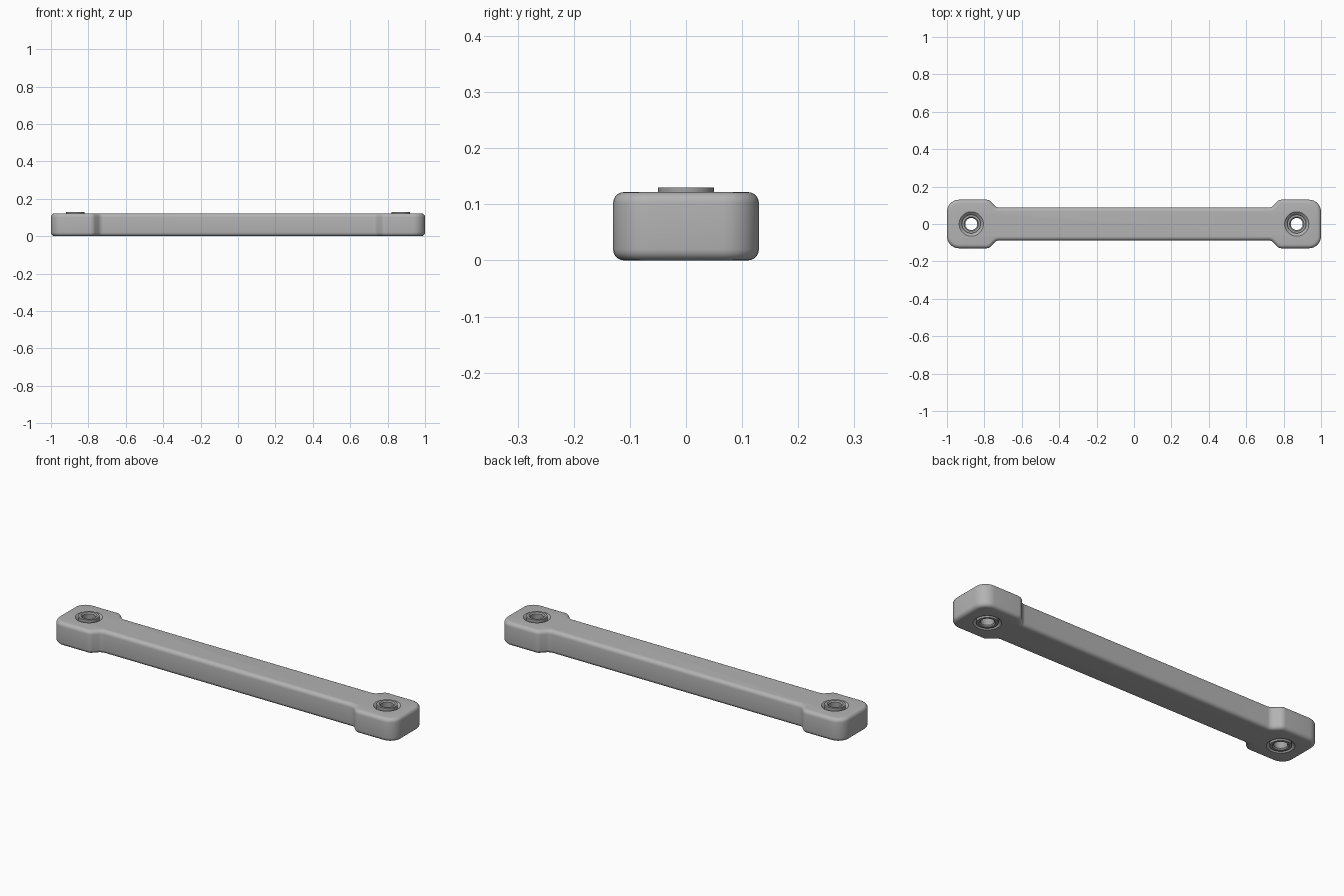
import bpy, bmesh, math
from mathutils import Vector

cube = bpy.data.objects.get("Cube")
if cube:
    bpy.data.objects.remove(cube)

HEIGHT = 0.122
EDGE = 0.02
HOLE_X = 0.87
SEGMENTS = 48


def material(name, value):
    mat = bpy.data.materials.new(name)
    mat.use_nodes = True
    colour = (value, value, value, 1)
    mat.diffuse_color = colour
    mat.node_tree.nodes["Principled BSDF"].inputs["Base Color"].default_value = colour
    return mat


def finish(name, bm, mat):
    bmesh.ops.recalc_face_normals(bm, faces=bm.faces)
    mesh = bpy.data.meshes.new(name)
    bm.to_mesh(mesh)
    bm.free()
    obj = bpy.data.objects.new(name, mesh)
    bpy.context.collection.objects.link(obj)
    mesh.materials.append(mat)
    return obj


def smooth(obj):
    bpy.ops.object.select_all(action='DESELECT')
    obj.select_set(True)
    bpy.context.view_layer.objects.active = obj
    bpy.ops.object.shade_smooth_by_angle(angle=math.radians(35))


def fillet(corners, steps=8):
    """Round each (x, y, radius) corner of a closed outline with an arc."""
    out = []
    for i, (x, y, r) in enumerate(corners):
        p = Vector((x, y))
        a = (Vector(corners[i - 1][:2]) - p).normalized()
        b = (Vector(corners[(i + 1) % len(corners)][:2]) - p).normalized()
        half = a.angle(b) / 2
        centre = p + (a + b).normalized() * (r / math.sin(half))
        start = p + a * (r / math.tan(half)) - centre
        end = p + b * (r / math.tan(half)) - centre
        sweep = math.atan2(start.x * end.y - start.y * end.x, start.dot(end))
        for s in range(steps + 1):
            c, n = math.cos(sweep * s / steps), math.sin(sweep * s / steps)
            out.append(centre + Vector((start.x * c - start.y * n,
                                        start.x * n + start.y * c)))
    return out


def bridge(bm, lower, upper):
    """Join two equal closed rings of vertices with quads."""
    for i in range(len(lower)):
        bm.faces.new((lower[i - 1], lower[i], upper[i], upper[i - 1]))


def lathe_rings(bm, profile, x):
    """Spin (radius, height) points around a vertical axis at x."""
    angles = [2 * math.pi * k / SEGMENTS for k in range(SEGMENTS)]
    rings = [[bm.verts.new((x + r * math.cos(a), r * math.sin(a), z)) for a in angles]
             for r, z in profile]
    for lower, upper in zip(rings, rings[1:]):
        bridge(bm, lower, upper)
    return rings


body_grey = material("body grey", 0.45)
sleeve_grey = material("sleeve grey", 0.36)

# Bar body: widened rounded ends joined by a narrower beam
quarter = [(1, 0.13, 0.065), (0.775, 0.13, 0.035), (0.735, 0.088, 0.035)]
corners = [(-x, y, r) for x, y, r in quarter] + quarter[::-1]
corners += [(x, -y, r) for x, y, r in reversed(corners)]
outline = fillet(corners)
bm = bmesh.new()
bottom, top = [[bm.verts.new((p.x, p.y, z)) for p in outline] for z in (0, HEIGHT)]
bridge(bm, bottom, top)
bm.faces.new(bottom)
bm.faces.new(top)
bmesh.ops.recalc_face_normals(bm, faces=bm.faces)
rims = [e for e in bm.edges if abs(e.verts[0].co.z - e.verts[1].co.z) < 0.001]
bmesh.ops.bevel(bm, geom=rims, offset=EDGE, offset_type='OFFSET', segments=5,
                profile=0.5, affect='EDGES', clamp_overlap=False)
body = finish("bar_body", bm, body_grey)

cutters = []
for side, x in (("right", -HOLE_X), ("left", HOLE_X)):
    # Bore with a countersink at both ends
    bm = bmesh.new()
    rings = lathe_rings(bm, [(0.075, -0.01), (0.065, 0), (0.048, 0.017),
                             (0.048, HEIGHT - 0.017), (0.065, HEIGHT),
                             (0.075, HEIGHT + 0.01)], x)
    bm.faces.new(rings[0])
    bm.faces.new(rings[-1])
    cutter = finish(side + "_bore_cutter", bm, body_grey)
    cutter.hide_render = True
    cutters.append(cutter)
    cut = body.modifiers.new(side + "_bore", 'BOOLEAN')
    cut.operation = 'DIFFERENCE'
    cut.solver = 'EXACT'
    cut.object = cutter

    # Hollow sleeve standing slightly proud of the top
    bm = bmesh.new()
    rings = lathe_rings(bm, [(0.032, 0.006), (0.038, 0), (0.05, 0), (0.05, 0.13),
                             (0.038, 0.13), (0.032, 0.124)], x)
    bridge(bm, rings[-1], rings[0])
    smooth(finish(side + "_sleeve", bm, sleeve_grey))

# Apply the bores, then drop the cutters
bpy.context.view_layer.objects.active = body
for name in [m.name for m in body.modifiers]:
    bpy.ops.object.modifier_apply(modifier=name)
for cutter in cutters:
    bpy.data.objects.remove(cutter)
smooth(body)
